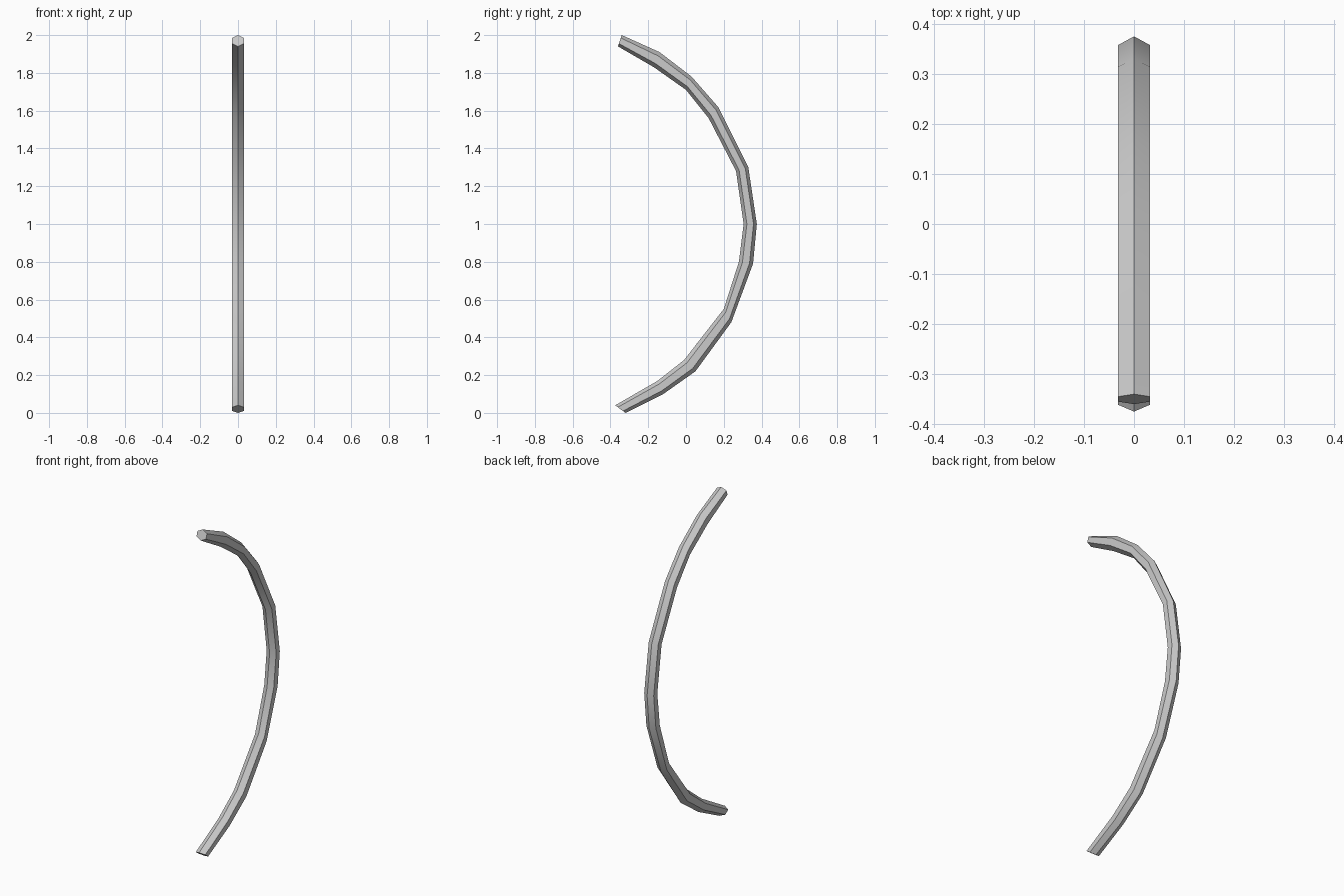
import bpy, bmesh
from mathutils import Vector

if "Cube" in bpy.data.objects:
    bpy.data.objects.remove(bpy.data.objects["Cube"])

# Bow profile in the YZ plane: outer (y, z) and inner (y, z) edge at each station
STATIONS = [
    ((-0.34, 2.00), (-0.36, 1.94)),
    ((-0.14, 1.91), (-0.17, 1.83)),
    ((0.03, 1.78), (0.00, 1.71)),
    ((0.17, 1.62), (0.12, 1.56)),
    ((0.33, 1.30), (0.265, 1.28)),
    ((0.375, 1.00), (0.305, 1.00)),
    ((0.355, 0.79), (0.28, 0.80)),
    ((0.24, 0.48), (0.20, 0.55)),
    ((0.05, 0.22), (-0.01, 0.28)),
    ((-0.12, 0.10), (-0.15, 0.17)),
    ((-0.32, 0.00), (-0.375, 0.04)),
]
HALF_WIDTH = 0.032


def ring(bm, outer, inner):
    """Six-sided section with ridges on the outer and inner edge."""
    o, i = Vector((0, *outer)), Vector((0, *inner))
    mid, quarter = (o + i) / 2, (o - i) / 4
    side = Vector((HALF_WIDTH, 0, 0))
    pts = [o, mid + quarter + side, mid - quarter + side,
           i, mid - quarter - side, mid + quarter - side]
    return [bm.verts.new(p) for p in pts]


# Curved rod
bm = bmesh.new()
rings = [ring(bm, o, i) for o, i in STATIONS]
for a, b in zip(rings, rings[1:]):
    for k in range(6):
        n = (k + 1) % 6
        bm.faces.new((a[k], a[n], b[n], b[k]))
# End caps
bm.faces.new(rings[0])
bm.faces.new(rings[-1])
bmesh.ops.recalc_face_normals(bm, faces=bm.faces)

mesh = bpy.data.meshes.new("curved_rod")
bm.to_mesh(mesh)
bm.free()
rod = bpy.data.objects.new("curved_rod", mesh)
bpy.context.collection.objects.link(rod)
bpy.context.view_layer.objects.active = rod
rod.select_set(True)
bpy.ops.object.shade_smooth_by_angle(angle=0.6)
